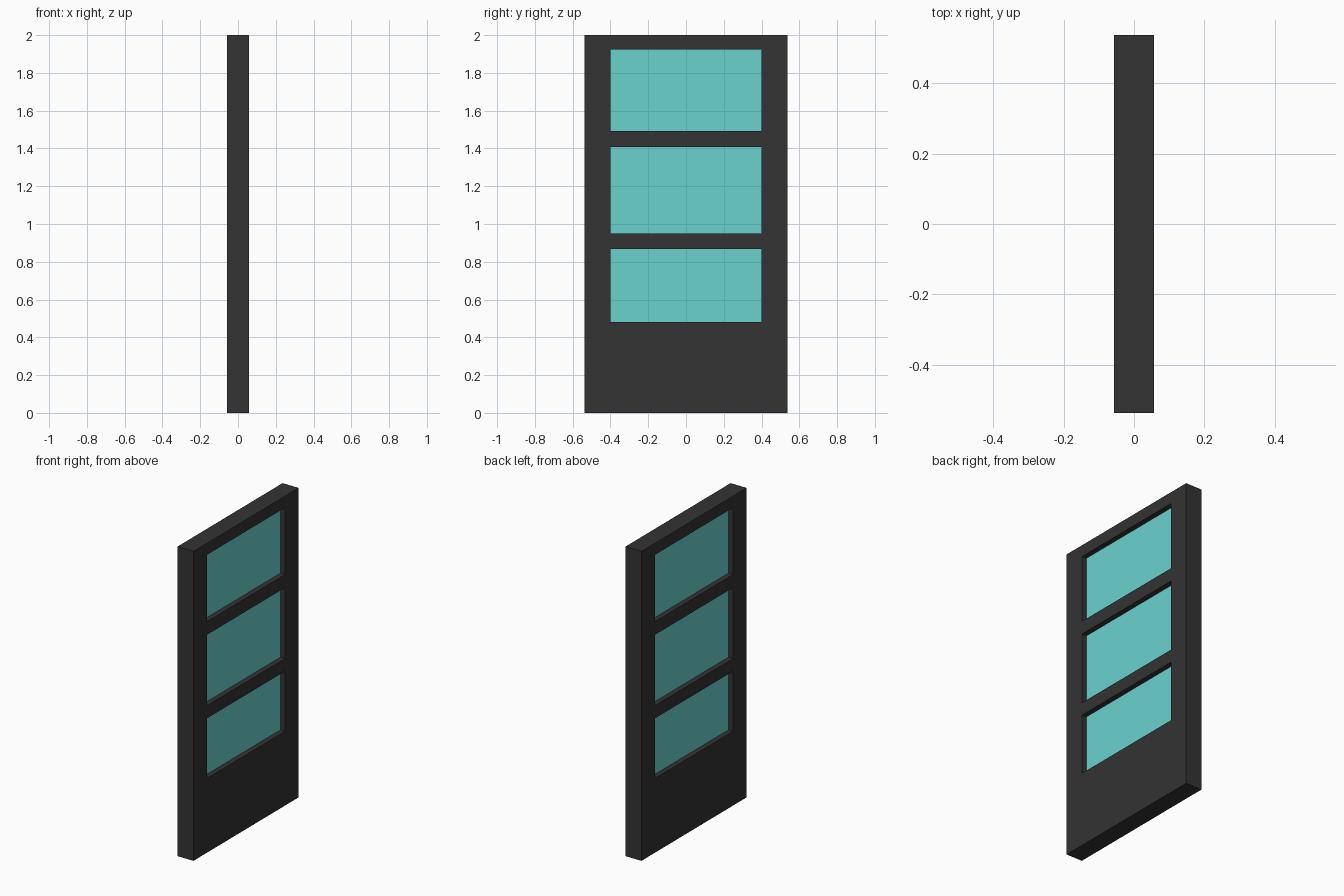
import bpy, bmesh

if "Cube" in bpy.data.objects:
    bpy.data.objects.remove(bpy.data.objects["Cube"])

HALF_W, HALF_T, HEIGHT = 0.537, 0.0575, 2.0
PANE_W, PANE_T = 0.40, 0.024            # half width and half thickness of the glass
PANES = [(0.48, 0.868), (0.95, 1.408), (1.493, 1.925)]   # bottom and top of each pane


def material(name, rgb):
    mat = bpy.data.materials.new(name)
    mat.diffuse_color = (*rgb, 1)
    mat.use_nodes = True
    mat.node_tree.nodes["Principled BSDF"].inputs["Base Color"].default_value = mat.diffuse_color
    return mat


def add_object(name, bm, mat):
    bmesh.ops.recalc_face_normals(bm, faces=bm.faces)
    mesh = bpy.data.meshes.new(name)
    bm.to_mesh(mesh)
    bm.free()
    mesh.materials.append(mat)
    obj = bpy.data.objects.new(name, mesh)
    bpy.context.collection.objects.link(obj)
    return obj


dark = material("dark_frame", (0.033, 0.033, 0.033))
teal = material("teal_glass", (0.144, 0.645, 0.617))

# Door frame: a flat grid with the window cells left out, extruded to thickness
ys = [-HALF_W, -PANE_W, PANE_W, HALF_W]
zs = [0.0] + [z for pane in PANES for z in pane] + [HEIGHT]
bm = bmesh.new()
grid = [[bm.verts.new((-HALF_T, y, z)) for y in ys] for z in zs]
for r in range(len(zs) - 1):
    for c in range(3):
        if c == 1 and r % 2 == 1:
            continue
        bm.faces.new((grid[r][c], grid[r][c + 1], grid[r + 1][c + 1], grid[r + 1][c]))
ext = bmesh.ops.extrude_face_region(bm, geom=bm.faces[:], use_keep_orig=True)
bmesh.ops.translate(bm, vec=(2 * HALF_T, 0, 0),
                    verts=[g for g in ext["geom"] if isinstance(g, bmesh.types.BMVert)])
add_object("door_frame", bm, dark)

# Glass panes, recessed on both sides
for i, (z0, z1) in enumerate(PANES):
    bm = bmesh.new()
    bmesh.ops.create_cube(bm, size=1)
    bmesh.ops.scale(bm, vec=(2 * PANE_T, 2 * PANE_W, z1 - z0), verts=bm.verts)
    bmesh.ops.translate(bm, vec=(0, 0, (z0 + z1) / 2), verts=bm.verts)
    add_object(f"glass_pane_{i + 1}", bm, teal)
